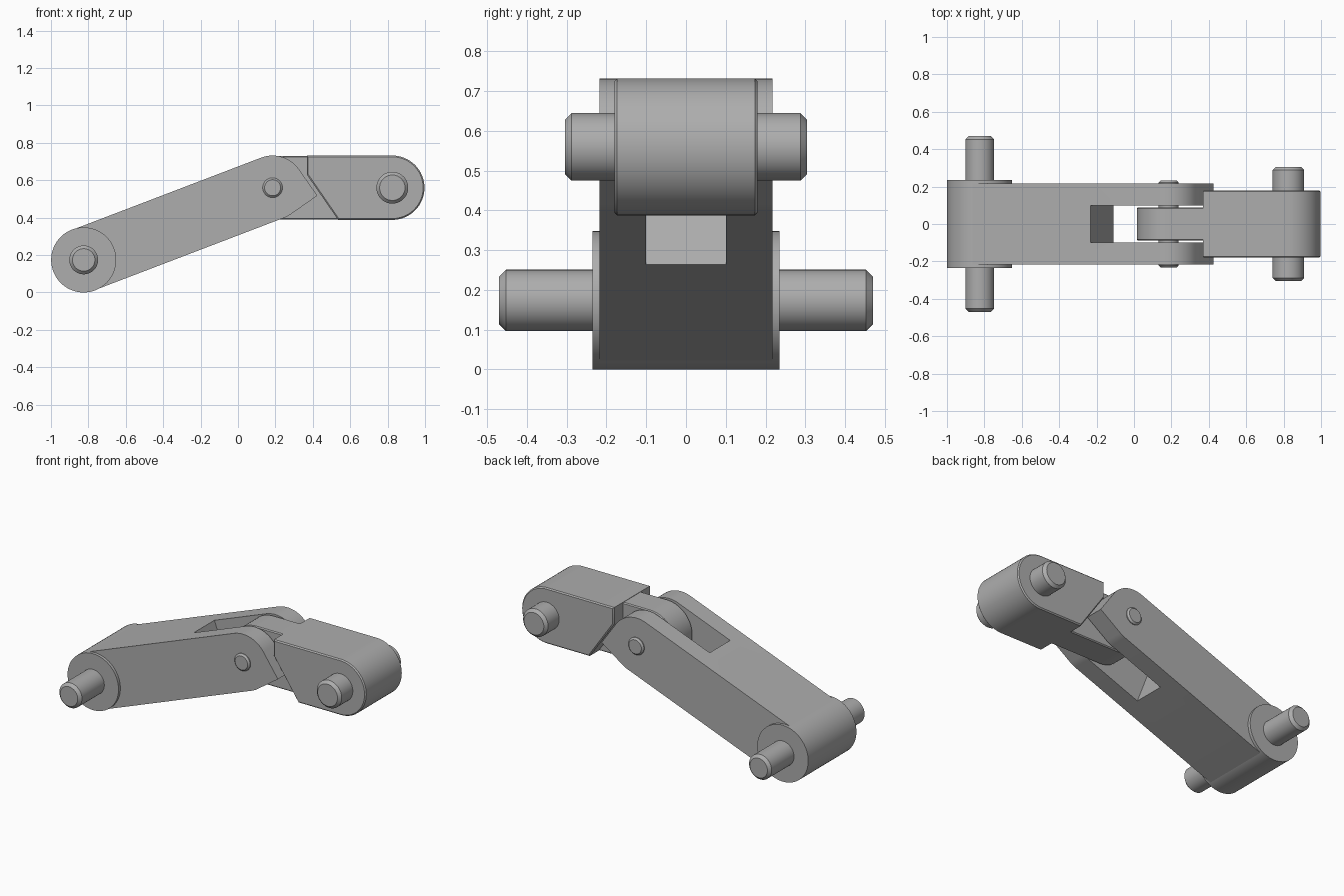
import bpy
import bmesh
from math import cos, sin, radians, atan2, pi
from mathutils import Vector

cube = bpy.data.objects.get("Cube")
if cube:
    bpy.data.objects.remove(cube, do_unlink=True)

grey = bpy.data.materials.new("plain grey")
grey.use_nodes = True
colour = (0.42, 0.42, 0.42, 1)
grey.diffuse_color = colour
grey.node_tree.nodes["Principled BSDF"].inputs["Base Color"].default_value = colour

BASE = Vector((-0.825, 0.174))      # lower pin axis (x, z)
KNEE = Vector((0.185, 0.56))        # hinge axis
TIP = Vector((0.825, 0.56))         # upper pin axis
R = 0.172
TILT = atan2(KNEE.y - BASE.y, KNEE.x - BASE.x)


def polar(angle):
    return Vector((cos(angle), sin(angle)))


def arc(centre, radius, start, end, steps=32):
    """Points on an arc in the x-z plane, angles in radians."""
    return [centre + radius * polar(start + (end - start) * i / steps)
            for i in range(steps + 1)]


def circle(centre, radius):
    return arc(centre, radius, 0, 2 * pi, 64)[:-1]


def prism(name, outline, half_depth, chamfer=0):
    """Extrude an x-z outline symmetrically along y, chamfering both rims."""
    bm = bmesh.new()
    face = bm.faces.new([bm.verts.new((p.x, -half_depth, p.y)) for p in outline])
    out = bmesh.ops.extrude_face_region(bm, geom=[face])
    moved = [g for g in out["geom"] if isinstance(g, bmesh.types.BMVert)]
    bmesh.ops.translate(bm, verts=moved, vec=(0, 2 * half_depth, 0))
    bmesh.ops.recalc_face_normals(bm, faces=bm.faces)
    if chamfer:
        rims = [e for e in bm.edges
                if abs(e.verts[0].co.y - e.verts[1].co.y) < 1e-5]
        bmesh.ops.bevel(bm, geom=rims, offset=chamfer, segments=1,
                        affect='EDGES', clamp_overlap=True)
    mesh = bpy.data.meshes.new(name)
    bm.to_mesh(mesh)
    bm.free()
    mesh.materials.append(grey)
    obj = bpy.data.objects.new(name, mesh)
    bpy.context.collection.objects.link(obj)
    return obj


def combine(target, other, operation):
    """Apply a boolean and discard the second solid."""
    mod = target.modifiers.new("combine", 'BOOLEAN')
    mod.operation = operation
    mod.solver = 'EXACT'
    mod.object = other
    bpy.context.view_layer.objects.active = target
    bpy.ops.object.modifier_apply(modifier=mod.name)
    bpy.data.objects.remove(other, do_unlink=True)


# Long arm: round at the base, square-cornered heel at the hinge
slant = radians(35)
corner = KNEE + R * (polar(slant) + polar(slant - pi / 2))
arm_outline = (arc(BASE, R, TILT + pi / 2, TILT + 3 * pi / 2)
               + arc(KNEE, R, TILT - pi / 2, slant - pi / 2, 6)
               + [corner]
               + arc(KNEE, R, slant, TILT + pi / 2, 16))
long_arm = prism("long_arm", arm_outline, 0.217)

# Slot that opens the arm into a fork
along, across = polar(TILT), polar(TILT + pi / 2)
slot = [KNEE + along * a + across * b
        for a, b in ((-0.38, -0.4), (0.6, -0.4), (0.6, 0.4), (-0.38, 0.4))]
combine(long_arm, prism("slot_cutter", slot, 0.1), 'DIFFERENCE')

# Raised hub at the base of the arm
base_hub = prism("base_hub", circle(BASE, R + 0.002), 0.235)

# Short link: wide head with a slanted shoulder, plus a narrow hinge tongue
top, bottom = TIP.y + R, TIP.y - R
head = (arc(TIP, R, -pi / 2, pi / 2)
        + [Vector((0.368, top)), Vector((0.368, 0.63)), Vector((0.535, bottom))])
short_link = prism("short_link", head, 0.18, 0.007)
tongue = (arc(KNEE, R - 0.002, pi / 2, 3 * pi / 2)
          + [Vector((0.65, bottom + 0.002)), Vector((0.65, top - 0.002))])
combine(short_link, prism("hinge_tongue", tongue, 0.088, 0.006), 'UNION')

# Pins through the three axes
pins = [prism("base_pin", circle(BASE, 0.077), 0.47, 0.017),
        prism("hinge_pin", circle(KNEE, 0.053), 0.232, 0.01),
        prism("tip_pin", circle(TIP, 0.085), 0.305, 0.017)]

# Smooth the round walls and keep the rims crisp
bpy.ops.object.select_all(action='DESELECT')
for part in [long_arm, base_hub, short_link] + pins:
    part.select_set(True)
bpy.context.view_layer.objects.active = long_arm
bpy.ops.object.shade_smooth_by_angle(angle=radians(30))
